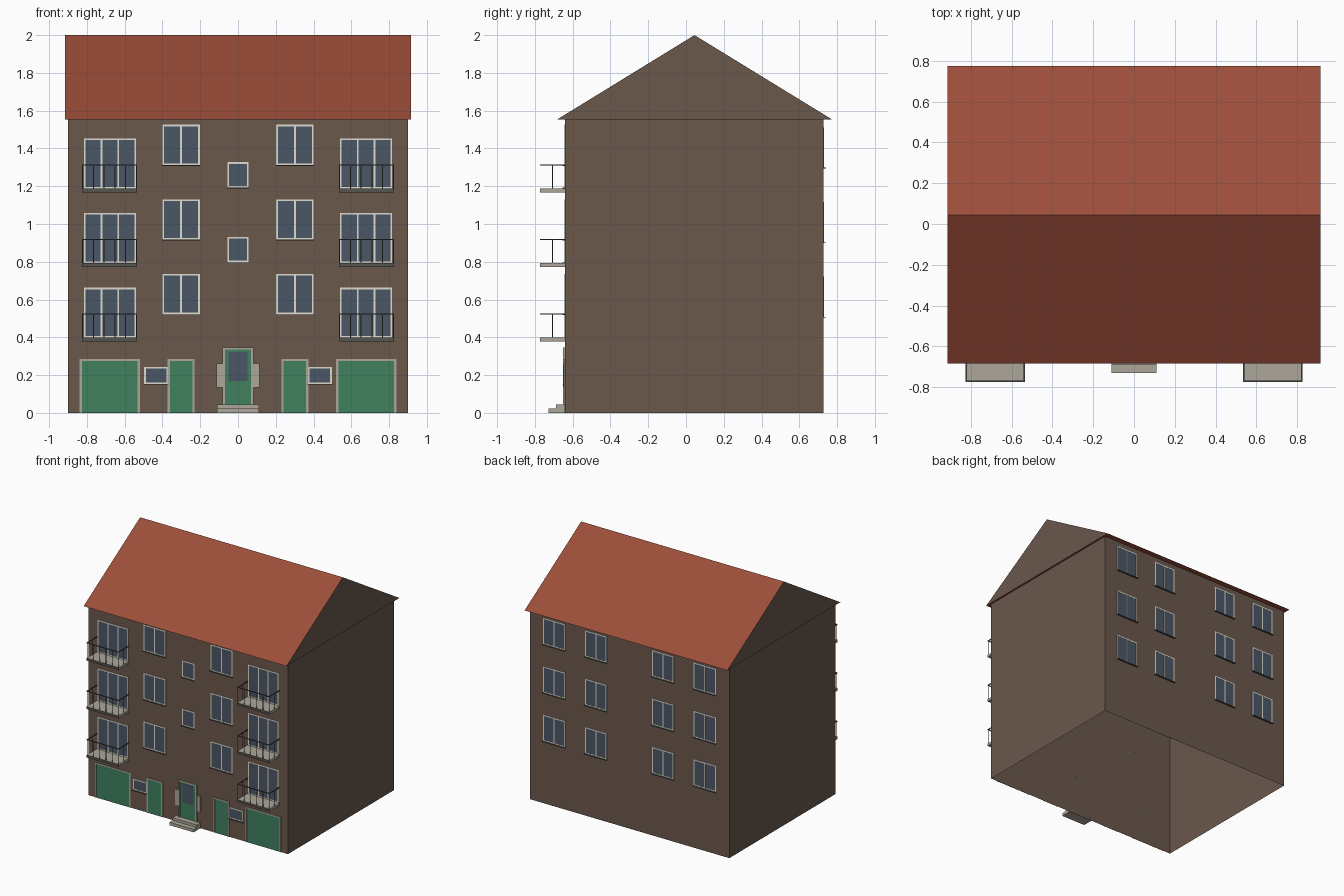
import bpy, bmesh

if "Cube" in bpy.data.objects:
    bpy.data.objects.remove(bpy.data.objects["Cube"])

COLORS = {
    "wall": (0.145, 0.099, 0.073), "roof": (0.33, 0.075, 0.042),
    "green": (0.05, 0.22, 0.118), "glass": (0.07, 0.095, 0.135),
    "frame": (0.75, 0.72, 0.63), "concrete": (0.42, 0.39, 0.325),
    "metal": (0.09, 0.09, 0.083),
}
MATS = {}
for key, rgb in COLORS.items():
    MATS[key] = bpy.data.materials.new(key)
    MATS[key].diffuse_color = (*rgb, 1)

FRONT, BACK = -0.641, 0.727   # wall planes
STOREY = 0.395


def finish(name, bm, mats, floors=1, mirror=False):
    mesh = bpy.data.meshes.new(name)
    bm.to_mesh(mesh)
    bm.free()
    for m in mats:
        mesh.materials.append(MATS[m])
    ob = bpy.data.objects.new(name, mesh)
    bpy.context.collection.objects.link(ob)
    if floors > 1:
        arr = ob.modifiers.new("storeys", "ARRAY")
        arr.count = floors
        arr.use_relative_offset = False
        arr.use_constant_offset = True
        arr.constant_offset_displace = (0, 0, STOREY)
    if mirror:
        ob.modifiers.new("mirror", "MIRROR").use_mirror_merge = False
    return ob


def part(name, boxes, floors=1, mirror=False):
    """One object from boxes (material, x0, x1, y0, y1, z0, z1); a flat box becomes one face."""
    bm = bmesh.new()
    mats = list(dict.fromkeys(b[0] for b in boxes))
    for mat, x0, x1, y0, y1, z0, z1 in boxes:
        lo, hi = (x0, y0, z0), (x1, y1, z1)
        vs = bmesh.ops.create_cube(bm, size=1)["verts"]
        for v in vs:
            v.co = [hi[k] if v.co[k] > 0 else lo[k] for k in range(3)]
        faces = {f for v in vs for f in v.link_faces}
        for f in faces:
            f.material_index = mats.index(mat)
        # Drop faces lying on the wall, and collapse flat strips
        gone = [f for f in faces if f.calc_area() < 1e-9 or
                all(min(abs(v.co.y - FRONT), abs(v.co.y - BACK)) < 1e-5 for v in f.verts)]
        if name == "building_body":   # open shell: side walls only
            gone = [f for f in faces if abs(f.calc_center_median().z - 0.778) > 0.1]
        for k in range(3):
            if lo[k] == hi[k]:
                area = [f for f in faces if f.calc_area() >= 1e-9]
                gone.append(area[0])
        bmesh.ops.delete(bm, geom=list(set(gone)), context="FACES")
    bm.normal_update()
    return finish(name, bm, mats, floors, mirror)


def window(name, x0, x1, z0, z1, panes, floors=1, mirror=False, sill=True, wall=FRONT):
    out = -1 if wall == FRONT else 1
    t = 0.009

    def b(mat, xa, xb, za, zb, depth):
        ya, yb = sorted((wall, wall + out * depth))
        return (mat, xa, xb, ya, yb, za, zb)
    boxes = [b("glass", x0 + t, x1 - t, z0 + t, z1 - t, 0.0015),
             b("frame", x0, x1, z1 - t, z1, 0.0025), b("frame", x0, x1, z0, z0 + t, 0.0025)]
    for i in range(panes + 1):
        x = x0 + (x1 - x0 - t) * i / panes
        boxes.append(b("frame", x, x + t, z0 + t, z1 - t, 0.0025))
    if sill:
        boxes.append(b("metal", x0 - 0.002, x1 + 0.002, z0 - 0.004, z0, 0.014))
    part(name, boxes, floors, mirror)


def door(name, x0, x1, z1):
    t, y = 0.011, FRONT
    part(name, [("green", x0 + t, x1 - t, y - 0.002, y, 0, z1 - t),
                ("concrete", x0, x0 + t, y - 0.005, y, 0, z1),
                ("concrete", x1 - t, x1, y - 0.005, y, 0, z1),
                ("concrete", x0 + t, x1 - t, y - 0.005, y, z1 - t, z1)], mirror=True)


# Building body
part("building_body", [("wall", -0.9, 0.9, FRONT - 2e-5, BACK + 2e-5, 0, 1.553)])

# Gable roof: extruded triangle with wall-coloured ends
bm = bmesh.new()
ends = [[bm.verts.new((x, y, z)) for y, z in ((-0.683, 1.553), (0.774, 1.553), (0.045, 2.0))]
        for x in (-0.915, 0.915)]
for tri in ends:
    bm.faces.new(tri).material_index = 1
for i in range(3):
    j = (i + 1) % 3
    bm.faces.new((ends[0][i], ends[0][j], ends[1][j], ends[1][i]))
bmesh.ops.recalc_face_normals(bm, faces=bm.faces)
finish("gable_roof", bm, ["roof", "wall"])

# Front windows
window("front_window", 0.202, 0.401, 0.522, 0.736, 2, 3, True)
window("balcony_window", 0.54, 0.816, 0.398, 0.663, 3, 3, True, sill=False)
window("stair_window", -0.056, 0.056, 0.797, 0.932, 1, 2)
window("cellar_window", 0.37, 0.497, 0.153, 0.244, 1, 1, True)

# Back windows
window("back_inner_window", 0.205, 0.4, 0.508, 0.722, 2, 3, True, wall=BACK)
window("back_outer_window", 0.58, 0.78, 0.508, 0.722, 2, 3, True, wall=BACK)

# Garage and side doors
door("garage_door", 0.52, 0.838, 0.286)
door("side_door", 0.23, 0.372, 0.286)

# Balcony slabs
X0, X1, YF = 0.535, 0.825, -0.774
part("balcony_slab", [("concrete", X0, X1, YF + 0.002, FRONT, 0.378, 0.398),
                      ("metal", X0, X1, YF, YF + 0.002, 0.378, 0.398)], 3, True)

# Balcony railings: handrail with flat balusters
r, p = 0.006, 0.005
rails = [("metal", X0, X1, YF, YF + r, 0.52, 0.526),
         ("metal", X0, X0 + r, YF + r, FRONT, 0.52, 0.526),
         ("metal", X1 - r, X1, YF + r, FRONT, 0.52, 0.526)]
for i in range(6):
    x = X0 + (X1 - X0 - p) * i / 5
    rails.append(("metal", x, x + p, YF + 0.003, YF + 0.003, 0.398, 0.52))
for x in (X0 + 0.003, X1 - 0.003):
    rails.append(("metal", x, x, -0.7085, -0.7035, 0.398, 0.52))
part("balcony_railing", rails, 3, True)

# Entrance door, surround and steps
Y = FRONT
part("entrance_door", [("green", -0.07, 0.07, Y - 0.003, Y, 0.045, 0.335),
                       ("glass", -0.05, 0.05, Y - 0.005, Y - 0.003, 0.17, 0.322)])
part("entrance_surround", [("concrete", -0.083, -0.07, Y - 0.01, Y, 0.045, 0.347),
                           ("concrete", 0.07, 0.083, Y - 0.01, Y, 0.045, 0.347),
                           ("concrete", -0.07, 0.07, Y - 0.01, Y, 0.335, 0.347),
                           ("concrete", -0.113, -0.083, Y - 0.008, Y, 0.135, 0.262),
                           ("concrete", 0.083, 0.113, Y - 0.008, Y, 0.135, 0.262)])
part("entrance_steps", [("concrete", -0.11, 0.11, -0.729, Y, 0, 0.024),
                        ("concrete", -0.11, 0.11, -0.689, Y, 0.024, 0.045)])

for m in bpy.data.materials:
    if m.users and not m.is_grease_pencil:
        m.use_nodes = True
        m.node_tree.nodes["Principled BSDF"].inputs["Base Color"].default_value = m.diffuse_color
